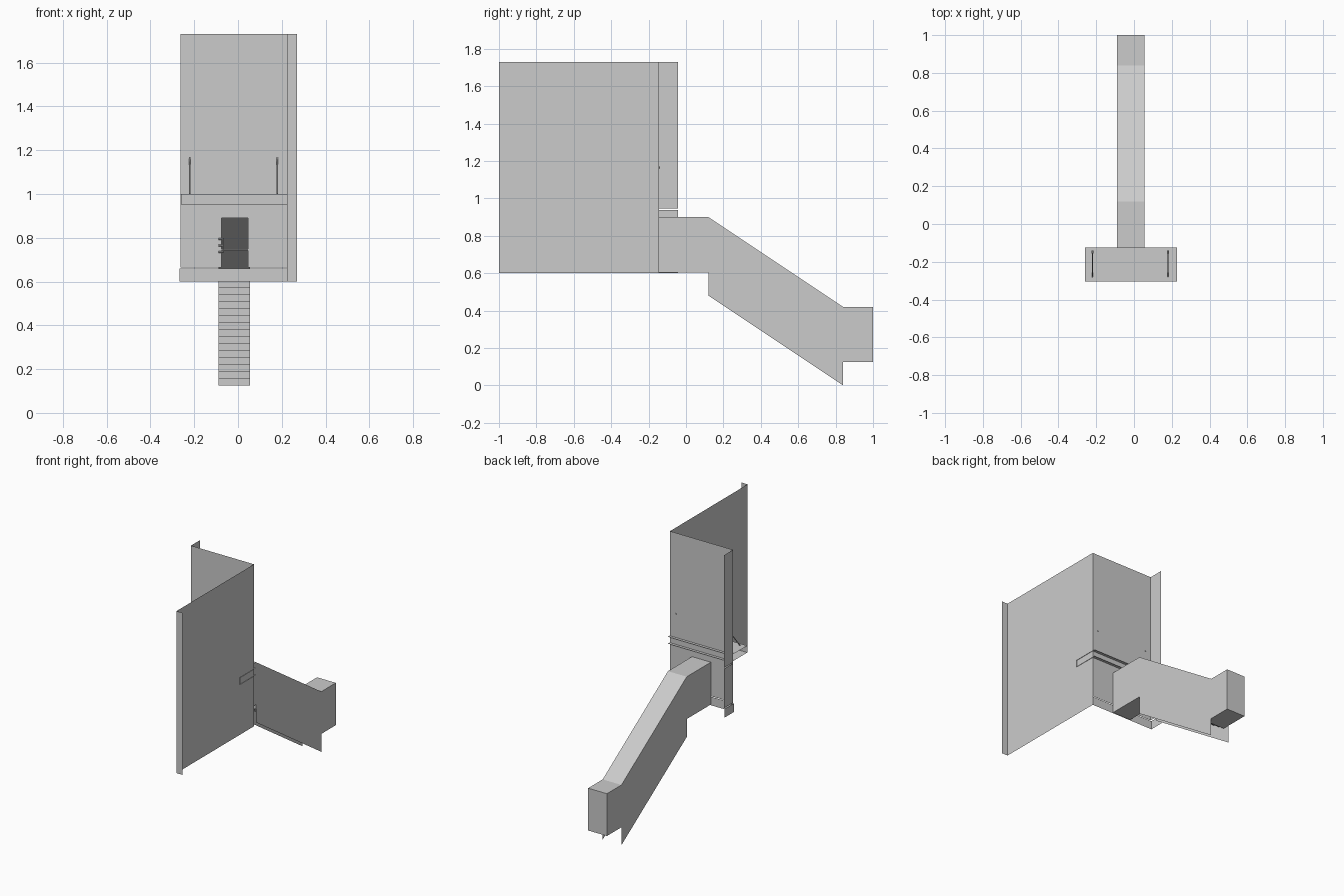
import bpy
from mathutils import Vector

if "Cube" in bpy.data.objects:
    bpy.data.objects.remove(bpy.data.objects["Cube"])


def mesh(name, verts, faces):
    me = bpy.data.meshes.new(name)
    me.from_pydata(verts, [], faces)
    me.update()
    ob = bpy.data.objects.new(name, me)
    bpy.context.collection.objects.link(ob)
    return ob


def strip(name, path, x0, x1):
    """Thin folded sheet: a (y, z) path swept from x0 to x1."""
    verts = [(x, y, z) for y, z in path for x in (x0, x1)]
    faces = [(2 * i, 2 * i + 1, 2 * i + 3, 2 * i + 2) for i in range(len(path) - 1)]
    return mesh(name, verts, faces)


def side(name, x, outline):
    """Flat sheet in the plane of constant x."""
    return mesh(name, [(x, y, z) for y, z in outline], [tuple(range(len(outline)))])


def rect(y0, y1, z0, z1):
    return [(y0, z0), (y1, z0), (y1, z1), (y0, z1)]


def rod(name, a, b, r, sides=8):
    a, b = Vector(a), Vector(b)
    bpy.ops.mesh.primitive_cylinder_add(vertices=sides, radius=r, depth=(b - a).length,
                                        location=(a + b) / 2)
    ob = bpy.context.object
    ob.name = name
    ob.rotation_euler = (b - a).to_track_quat('Z', 'Y').to_euler()
    return ob


L, R, WALL, TOP, BASE = -0.262, 0.225, -0.145, 1.73, 0.6
CL, CR = -0.09, 0.055        # chute sides
HL, HR = -0.075, 0.045       # hatch opening sides
H0, H1 = 0.664, 0.89         # hatch opening heights

# Right wall with its front flange
side("right_wall", R, rect(-1, WALL, BASE, TOP))
strip("right_wall_flange", [(-1, BASE), (-1, TOP)], R, 0.27)

# Back wall around the hatch opening, with a seam above the kick strip
strip("back_wall_upper", [(WALL, H1), (WALL, TOP)], L, R)
strip("back_wall_left", [(WALL, H0), (WALL, H1)], L, HL)
strip("back_wall_right", [(WALL, H0), (WALL, H1)], HR, R)
strip("kick_strip", [(WALL, BASE), (WALL, 0.66)], -0.267, R)

# Left flange in three lengths
side("left_flange_upper", L, rect(WALL, -0.042, 0.945, TOP))
side("left_flange_middle", L, rect(WALL, -0.042, H0, 0.938))
side("left_flange_lower", -0.268, rect(WALL, -0.042, BASE, 0.66))

# Shelf: folded sheet whose edges poke slightly through the walls
strip("shelf", [(-0.125, 0.952), (-0.304, 0.952), (-0.304, 1.0), (-0.125, 1.0)], L + 0.002, R + 0.003)

# Shelf stays, each with an anchor bolt through the wall
for tag, x in (("left", -0.22), ("right", 0.18)):
    rod("shelf_stay_" + tag, (x, -0.28, 1.0), (x, WALL, 1.165), 0.003)
    rod("stay_bolt_" + tag, (x, WALL - 0.012, 1.165), (x, WALL + 0.005, 1.165), 0.005)

# Hatch crossbar, latch and hinge pins
rod("hatch_crossbar", (HL, WALL, 0.745), (HR, WALL, 0.745), 0.004)
rod("latch_bar", (-0.068, WALL - 0.008, 0.735), (-0.068, WALL - 0.008, 0.8), 0.003)
for i, z in enumerate((0.735, 0.765, 0.795)):
    rod(f"latch_pin_{i}", (-0.09, WALL - 0.006, z), (-0.066, WALL - 0.006, z), 0.004)

# Chute side panels
outline = [(WALL, 0.9), (0.12, 0.9), (0.84, 0.42), (1, 0.42), (1, 0.125),
           (0.84, 0.125), (0.84, 0), (0.12, 0.48), (0.12, 0.605), (WALL, 0.605)]
side("chute_side_left", CL, outline)
side("chute_side_right", CR, outline)

# Chute roof and end
strip("chute_roof", outline[:5], CL, CR)

# Stepped chute floor
steps = 15
floor = [(WALL, 0.605), (0.12, 0.605)]
for i in range(steps):
    y, z = floor[-1]
    floor += [(y, z - 0.48 / steps), (y + 0.72 / steps, z - 0.48 / steps)]
floor.append((1, 0.125))
strip("chute_stepped_floor", floor, CL, CR)
